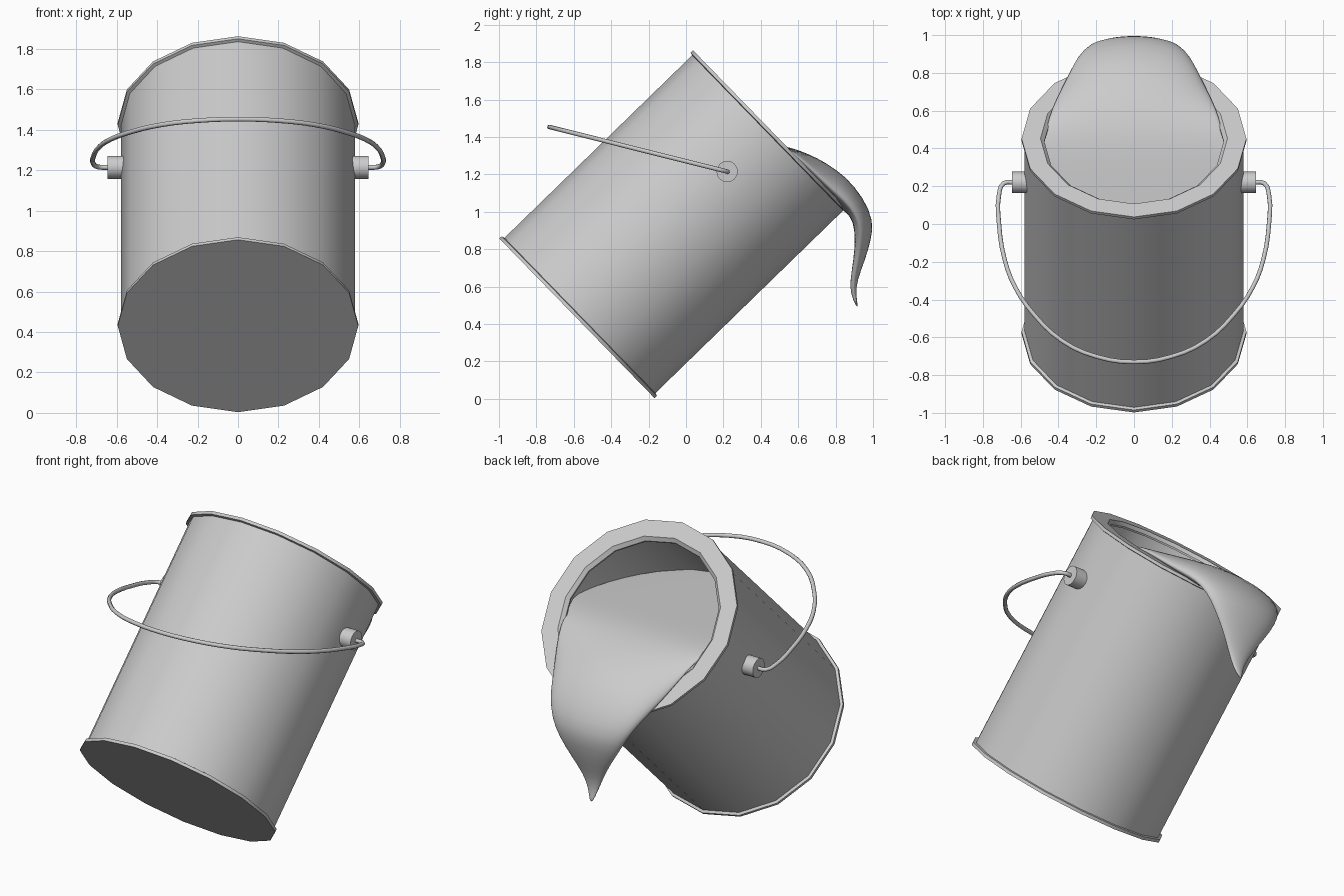
import bpy
import bmesh
import math
from mathutils import Matrix, Vector

default_cube = bpy.data.objects.get("Cube")
if default_cube:
    bpy.data.objects.remove(default_cube, do_unlink=True)

# One plain grey for every part
grey = bpy.data.materials.new("plain_grey")
grey.use_nodes = True
grey.diffuse_color = (0.6, 0.6, 0.6, 1)
grey.node_tree.nodes["Principled BSDF"].inputs["Base Color"].default_value = grey.diffuse_color

TILT = math.radians(45.8)
BASE = Vector((0, -0.583, 0.43))
HEIGHT = 1.444
AXIS = Vector((0, math.sin(TILT), math.cos(TILT)))
RIM_CENTRE = BASE + AXIS * HEIGHT
TILTED = Matrix.Translation(BASE) @ Matrix.Rotation(-TILT, 4, 'X')


def finish(obj, angle=30):
    """Give the part its colour and smooth shading with sharp edges."""
    obj.data.materials.clear()
    obj.data.materials.append(grey)
    bpy.ops.object.select_all(action='DESELECT')
    obj.select_set(True)
    bpy.context.view_layer.objects.active = obj
    bpy.ops.object.shade_smooth_by_angle(angle=math.radians(angle))
    return obj


def loft(name, rings, angle=30):
    """Skin a list of closed rings and cap both ends."""
    bm = bmesh.new()
    loops = [[bm.verts.new(p) for p in ring] for ring in rings]
    for a, b in zip(loops, loops[1:]):
        count = len(a)
        for i in range(count):
            j = (i + 1) % count
            bm.faces.new((a[i], a[j], b[j], b[i]))
    bm.faces.new(loops[0])
    bm.faces.new(loops[-1])
    bmesh.ops.recalc_face_normals(bm, faces=bm.faces)
    mesh = bpy.data.meshes.new(name)
    bm.to_mesh(mesh)
    bm.free()
    obj = bpy.data.objects.new(name, mesh)
    bpy.context.collection.objects.link(obj)
    return finish(obj, angle)


def circle(radius, z, sides):
    step = math.tau / sides
    return [Vector((radius * math.cos(i * step), radius * math.sin(i * step), z))
            for i in range(sides)]


# Bucket: outer wall, thin rims, inward lip, hollow inside
RIM, WALL, INNER = 0.595, 0.579, 0.555
profile = [
    (RIM, 0), (RIM, 0.018), (WALL, 0.022),
    (WALL, HEIGHT - 0.022), (RIM, HEIGHT - 0.018), (RIM, HEIGHT),
    (0.495, HEIGHT), (0.475, HEIGHT - 0.02), (0.475, HEIGHT - 0.03),
    (INNER, HEIGHT - 0.035), (INNER, 0.03),
]
bucket = loft("bucket", [circle(r, z, 16) for r, z in profile])
bucket.matrix_world = TILTED

# Pegs that hold the handle
PEG = Vector((0, 0.22, 1.215))
for side, label in ((1, "left"), (-1, "right")):
    peg = loft("handle_peg_" + label,
               [circle(r, z, 16) for r, z in ((0.057, 0.54), (0.057, 0.645))])
    peg.matrix_world = Matrix.Translation(PEG) @ Matrix.Rotation(side * math.pi / 2, 4, 'Y')

# Wire handle: half path given as (sideways, distance from pegs), then mirrored
half = [(0.63, 0), (0.69, 0.005), (0.715, 0.07), (0.715, 0.22), (0.685, 0.42),
        (0.63, 0.57), (0.53, 0.72), (0.38, 0.865), (0.2, 0.95)]
path = half + [(0, 0.98)] + [(-x, u) for x, u in reversed(half)]
swing = Vector((0, -0.97, 0.243))
curve = bpy.data.curves.new("handle", 'CURVE')
curve.dimensions = '3D'
curve.bevel_depth = 0.012
curve.bevel_resolution = 2
curve.resolution_u = 3
curve.use_fill_caps = True
spline = curve.splines.new('BEZIER')
spline.bezier_points.add(len(path) - 1)
for point, (x, u) in zip(spline.bezier_points, path):
    point.co = PEG + swing * u + Vector((x, 0, 0))
    point.handle_left_type = point.handle_right_type = 'AUTO'
handle = bpy.data.objects.new("handle", curve)
bpy.context.collection.objects.link(handle)
curve.materials.append(grey)


# Poured liquid: sections from the pool inside, over the lip, down to the drip
def section(edge, top, bottom, width, sides=24):
    ring = []
    for i in range(sides):
        a = math.tau * i / sides
        s = math.sin(a)
        target = top if s > 0 else bottom
        y, z = (e + (t - e) * abs(s) for e, t in zip(edge, target))
        ring.append(Vector((width * math.cos(a), y, z)))
    return ring


sections = []
LEVEL = 1.37
across = Vector((0, -math.cos(TILT), math.sin(TILT)))
for y in (-0.41, -0.38, -0.3, -0.15, 0.05, 0.2, 0.32):
    offset = (Vector((0, y, LEVEL)) - RIM_CENTRE).dot(across)
    width = math.sqrt(max(0.56 ** 2 - offset ** 2, 0.001))
    sections.append(section((y, LEVEL), (y, LEVEL + 0.004), (y, LEVEL - 0.07), width))

# Over the lip: (y, edge height, top height, bottom height, half width)
for y, edge, top, bottom, width in (
        (0.46, 1.365, 1.368, 1.28, 0.475),
        (0.57, 1.325, 1.34, 1.25, 0.455),
        (0.66, 1.24, 1.308, 1.18, 0.415),
        (0.75, 1.15, 1.262, 1.1, 0.37)):
    sections.append(section((y, edge), (y, top), (y, bottom), width))

# Falling tongue: edge, outer and inner points, half width
for edge, outer, inner, width in (
        ((0.82, 1.09), (0.855, 1.19), (0.8, 1.04), 0.335),
        ((0.88, 1.03), (0.95, 1.075), (0.855, 1.0), 0.3),
        ((0.925, 0.95), (1.005, 0.95), (0.895, 0.95), 0.255),
        ((0.935, 0.85), (0.99, 0.85), (0.905, 0.85), 0.2),
        ((0.92, 0.74), (0.957, 0.74), (0.895, 0.74), 0.125),
        ((0.895, 0.64), (0.917, 0.64), (0.878, 0.64), 0.065),
        ((0.893, 0.56), (0.907, 0.56), (0.878, 0.56), 0.032),
        ((0.917, 0.49), (0.921, 0.49), (0.912, 0.49), 0.008)):
    sections.append(section(edge, outer, inner, width))

liquid = loft("poured_liquid", sections, 180)
smooth = liquid.modifiers.new("smooth", 'SUBSURF')
smooth.levels = smooth.render_levels = 1
